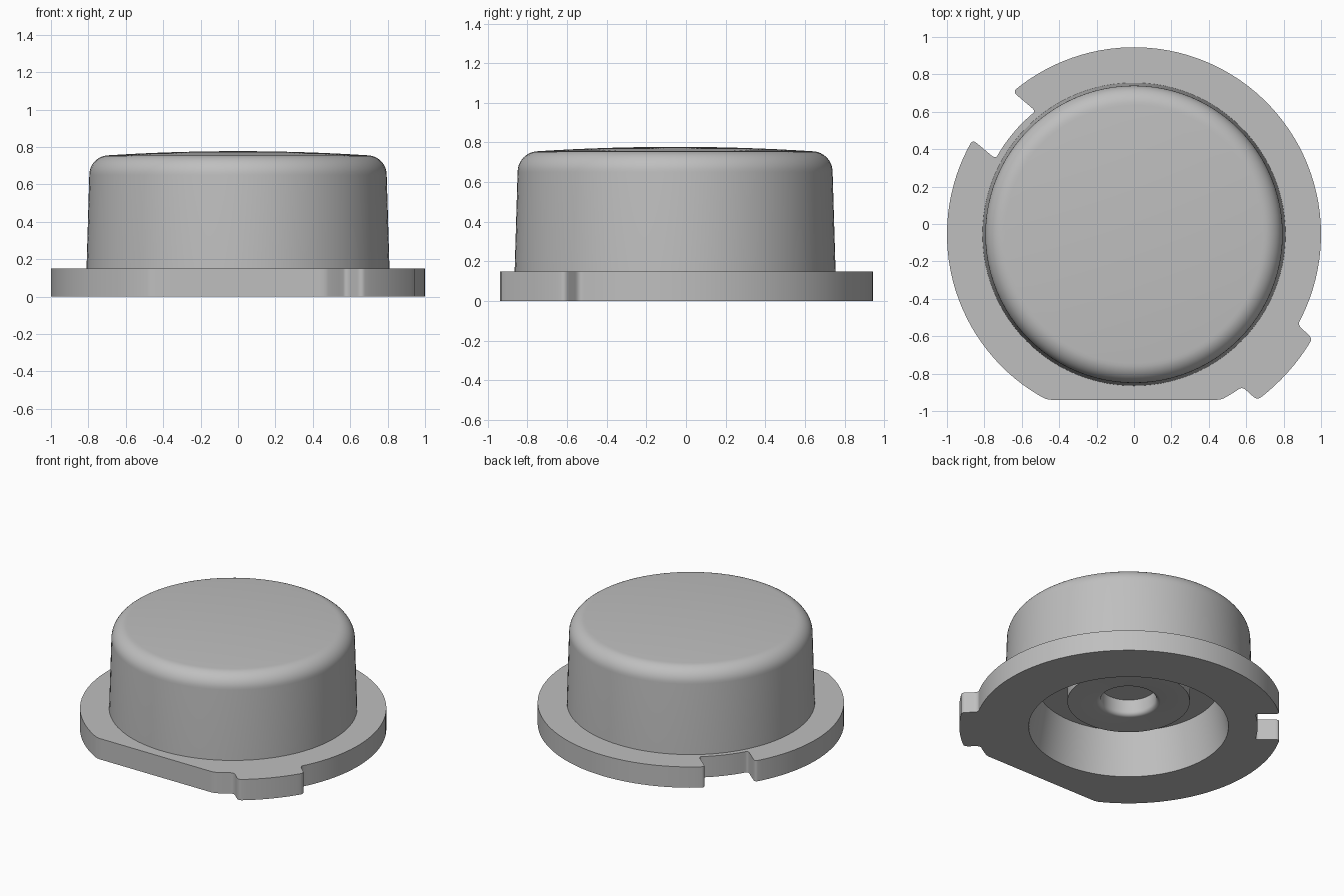
import bpy
import bmesh
from math import radians, degrees, sin, cos, asin, pi
from mathutils import Vector, Matrix

cube = bpy.data.objects.get("Cube")
if cube:
    bpy.data.objects.remove(cube)

CENTRE_Y = -0.055
FLANGE_Z = 0.15
OPENING_R, RECESS_R, RECESS_Z = 0.652, 0.60, 0.315
STEPS = 96

grey = bpy.data.materials.new("plain_grey")
grey.use_nodes = True
colour = (0.52, 0.52, 0.52, 1)
grey.diffuse_color = colour
grey.node_tree.nodes["Principled BSDF"].inputs["Base Color"].default_value = colour


def finish(bm, name):
    bmesh.ops.recalc_face_normals(bm, faces=bm.faces)
    mesh = bpy.data.meshes.new(name)
    bm.to_mesh(mesh)
    bm.free()
    obj = bpy.data.objects.new(name, mesh)
    bpy.context.collection.objects.link(obj)
    obj.location.y = CENTRE_Y
    mesh.materials.append(grey)
    bpy.ops.object.select_all(action='DESELECT')
    obj.select_set(True)
    bpy.context.view_layer.objects.active = obj
    bpy.ops.object.shade_smooth_by_angle(angle=radians(30))
    return obj


def arc(r, start, end, step=3):
    n = max(1, round(abs(end - start) / step))
    angles = [radians(start + (end - start) * i / n) for i in range(n + 1)]
    return [Vector((r * cos(a), r * sin(a))) for a in angles]


def round_corners(points, size):
    result = []
    for i, p in enumerate(points):
        to_prev = points[i - 1] - p
        to_next = points[(i + 1) % len(points)] - p
        if abs(to_prev.angle_signed(-to_next)) < radians(15):
            result.append(p)
            continue
        a = p + to_prev.normalized() * min(size, to_prev.length * 0.45)
        b = p + to_next.normalized() * min(size, to_next.length * 0.45)
        for k in range(6):
            t = k / 5
            result.append(a * (1 - t) ** 2 + p * 2 * t * (1 - t) + b * t * t)
    return result


def half_angle(half_width, r):
    return degrees(asin(half_width / r))


def recess_radius(z):
    return OPENING_R + (RECESS_R - OPENING_R) * z / RECESS_Z


# Flange outline: disc with a flat front, a projecting tab and a notch
TAB, TAB_W, TAB_R = -41.8, 0.222, 1.105
NOTCH, NOTCH_W, NOTCH_R = 140, 0.167, 0.843
flat = degrees(asin(0.885))
tab_in, tab_out = half_angle(TAB_W, 1), half_angle(TAB_W, TAB_R)
notch_out, notch_in = half_angle(NOTCH_W, 1), half_angle(NOTCH_W, NOTCH_R)
outline = (arc(1, -flat, TAB - tab_in)
           + arc(TAB_R, TAB - tab_out, TAB + tab_out)
           + arc(1, TAB + tab_in, NOTCH - notch_out)
           + arc(NOTCH_R, NOTCH - notch_in, NOTCH + notch_in)
           + arc(1, NOTCH + notch_out, 180 + flat))
outline = round_corners(outline, 0.03)
opening = arc(OPENING_R, 0, 360, 360 / STEPS)[:-1]

# Flange plate with a tapered central opening
bm = bmesh.new()
edges = []
for loop in (outline, opening):
    verts = [bm.verts.new((p.x, p.y, 0)) for p in loop]
    edges += [bm.edges.new((verts[i - 1], v)) for i, v in enumerate(verts)]
bmesh.ops.triangle_fill(bm, edges=edges, use_beauty=True, normal=(0, 0, -1))
raised = bmesh.ops.extrude_face_region(bm, geom=bm.faces[:], use_keep_orig=True)
taper = recess_radius(FLANGE_Z) / OPENING_R
for v in raised["geom"]:
    if isinstance(v, bmesh.types.BMVert):
        if v.co.length < OPENING_R + 0.01:
            v.co *= taper
        v.co.z = FLANGE_Z
finish(bm, "flange")

# Cap profile: domed top, rounded shoulder, drafted side, recess and hollow boss
profile = [(0.69 * i / 8, 0.778 - 0.022 * (i / 8) ** 2) for i in range(8)]
profile += [(0.69 + 0.105 * sin(a), 0.651 + 0.105 * cos(a))
            for a in (pi / 2 * i / 10 for i in range(11))]
profile += [(0.81, FLANGE_Z), (recess_radius(FLANGE_Z), FLANGE_Z),
            (RECESS_R, RECESS_Z), (0.40, RECESS_Z), (0.40, 0.19)]
profile += [(0.21 - 0.03 * sin(a), 0.22 - 0.03 * cos(a))
            for a in (pi / 2 * i / 5 for i in range(6))]
profile += [(0.18, 0.305), (0, 0.305)]

# Cap turned around the vertical axis
bm = bmesh.new()
verts = [bm.verts.new((r, 0, z)) for r, z in profile]
edges = [bm.edges.new(pair) for pair in zip(verts, verts[1:])]
bmesh.ops.spin(bm, geom=verts + edges, cent=(0, 0, 0), axis=(0, 0, 1),
               angle=2 * pi, steps=STEPS, use_duplicate=False)
bmesh.ops.remove_doubles(bm, verts=bm.verts, dist=0.0005)
finish(bm, "domed_cap")
